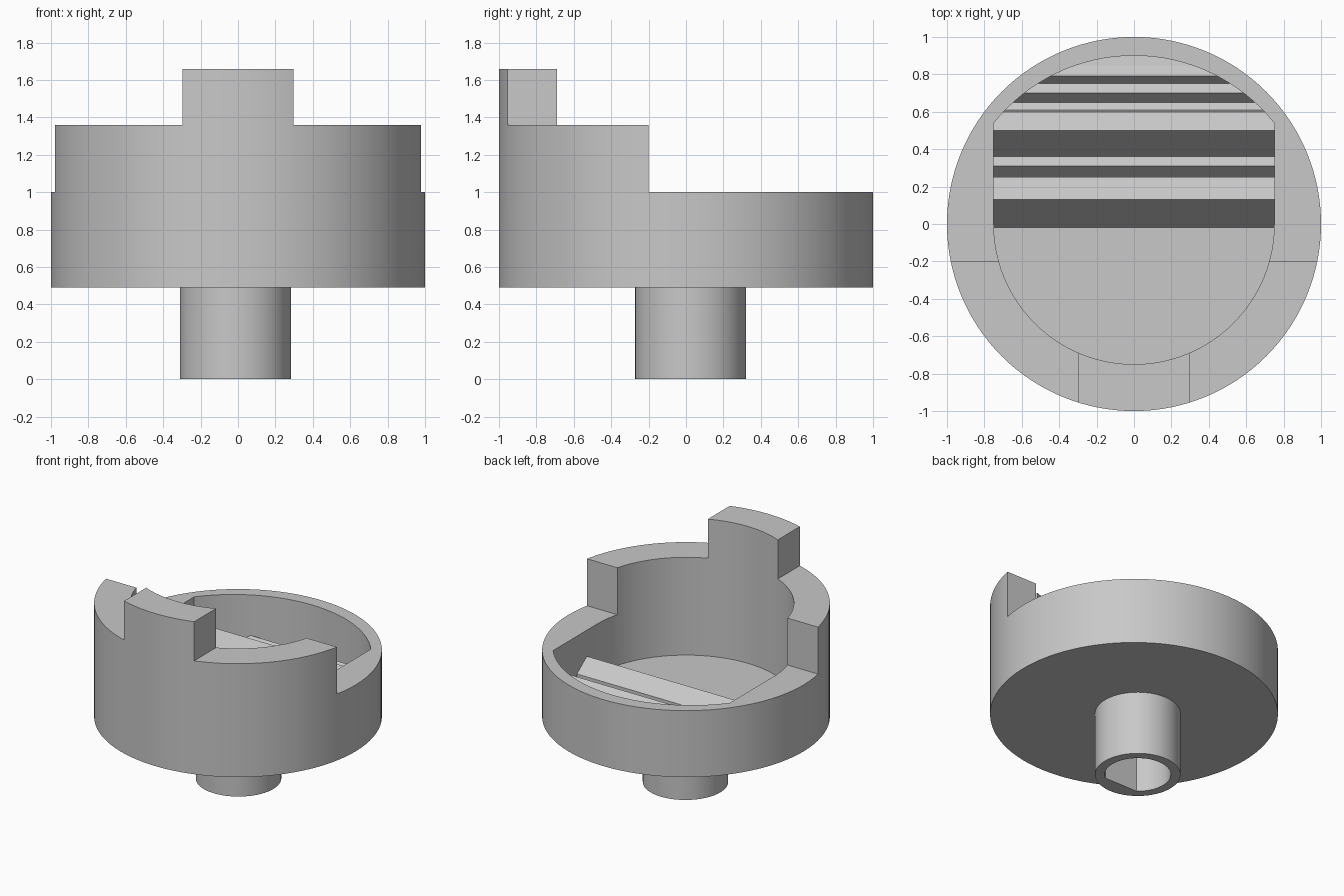
import bpy, bmesh, math
from mathutils import Matrix

old = bpy.data.objects.get("Cube")
if old:
    bpy.data.objects.remove(old, do_unlink=True)

grey = bpy.data.materials.new("plain grey")
grey.use_nodes = True
COLOR = (0.58, 0.58, 0.58, 1)
grey.diffuse_color = COLOR
grey.node_tree.nodes["Principled BSDF"].inputs["Base Color"].default_value = COLOR


def arc(radius, start, end, steps, cx=0, cy=0):
    """Points along an arc, angles in degrees."""
    angles = [math.radians(start + (end - start) * i / steps) for i in range(steps + 1)]
    return [(cx + radius * math.cos(a), cy + radius * math.sin(a)) for a in angles]


def prism(name, outline, low, high, along_x=False):
    """Extrude an outline upward, or along x when it is given as (y, z)."""
    bm = bmesh.new()
    face = bm.faces.new([bm.verts.new((u, v, low)) for u, v in outline])
    moved = bmesh.ops.extrude_face_region(bm, geom=[face])["geom"]
    verts = [g for g in moved if isinstance(g, bmesh.types.BMVert)]
    bmesh.ops.translate(bm, verts=verts, vec=(0, 0, high - low))
    if along_x:
        turn = Matrix(((0, 0, 1), (1, 0, 0), (0, 1, 0)))
        bmesh.ops.transform(bm, matrix=turn.to_4x4(), verts=bm.verts)
    bmesh.ops.recalc_face_normals(bm, faces=bm.faces)
    mesh = bpy.data.meshes.new(name)
    bm.to_mesh(mesh)
    bm.free()
    mesh.materials.append(grey)
    obj = bpy.data.objects.new(name, mesh)
    bpy.context.collection.objects.link(obj)
    return obj


def box(name, x0, x1, y0, y1, z0, z1):
    return prism(name, [(x0, y0), (x1, y0), (x1, y1), (x0, y1)], z0, z1)


def select(obj):
    bpy.ops.object.select_all(action='DESELECT')
    obj.select_set(True)
    bpy.context.view_layer.objects.active = obj


def combine(obj, cutter, operation='DIFFERENCE'):
    select(obj)
    mod = obj.modifiers.new("cut", 'BOOLEAN')
    mod.operation = operation
    mod.solver = 'EXACT'
    mod.object = cutter
    bpy.ops.object.modifier_apply(modifier=mod.name)
    bpy.data.objects.remove(cutter, do_unlink=True)


def circle(radius, steps, cx=0, cy=0):
    return arc(radius, 0, 360, steps, cx, cy)[:-1]


# Cavity outline: round front, straight sides, shallow arc at the back
FLOOR = 0.61
half = math.degrees(math.asin(0.75 / 0.96))
cavity = arc(0.75, 180, 360, 48) + arc(0.96, 90 - half, 90 + half, 32, cy=-0.06)

# Cup with a stepped rim and a raised front tab
cup = prism("cup", circle(1, 128), 0.49, 1.66)
combine(cup, prism("cavity_cutter", cavity, FLOOR, 2))
combine(cup, box("back_cutter", -2, 2, -0.2, 2, 1, 2))
for side in (-1, 1):
    x0, x1 = sorted((0.297 * side, 2 * side))
    combine(cup, box("step_cutter", x0, x1, -2, 0, 1.36, 2))

# Tilted ridges across the cavity floor
ridge_profile = [
    (-0.02, FLOOR), (0.13, 0.80), (0.25, 0.71), (0.251, 0.62), (0.31, 0.69),
    (0.36, 0.65), (0.50, 0.83), (0.60, 0.755), (0.61, 0.64), (0.65, 0.615),
    (0.70, 0.675), (0.75, 0.64), (0.79, 0.69), (0.845, 0.65), (0.95, 0.63),
    (0.95, 0.55), (-0.02, 0.55)]
ridges = prism("floor_ridges", ridge_profile, -0.9, 0.9, along_x=True)
combine(ridges, prism("ridge_trim", cavity, 0.58, 1), 'INTERSECT')

# Hollow stem with a D-shaped socket
SX, SY = -0.013, 0.025
stem = prism("stem", circle(0.297, 64, SX, SY), 0, 0.5)
socket = arc(0.23, -52, 232, 48, SX, SY)
combine(stem, prism("socket_cutter", socket, -0.1, 0.47))

for obj in (cup, ridges, stem):
    select(obj)
    bpy.ops.object.shade_smooth_by_angle(angle=math.radians(25))
